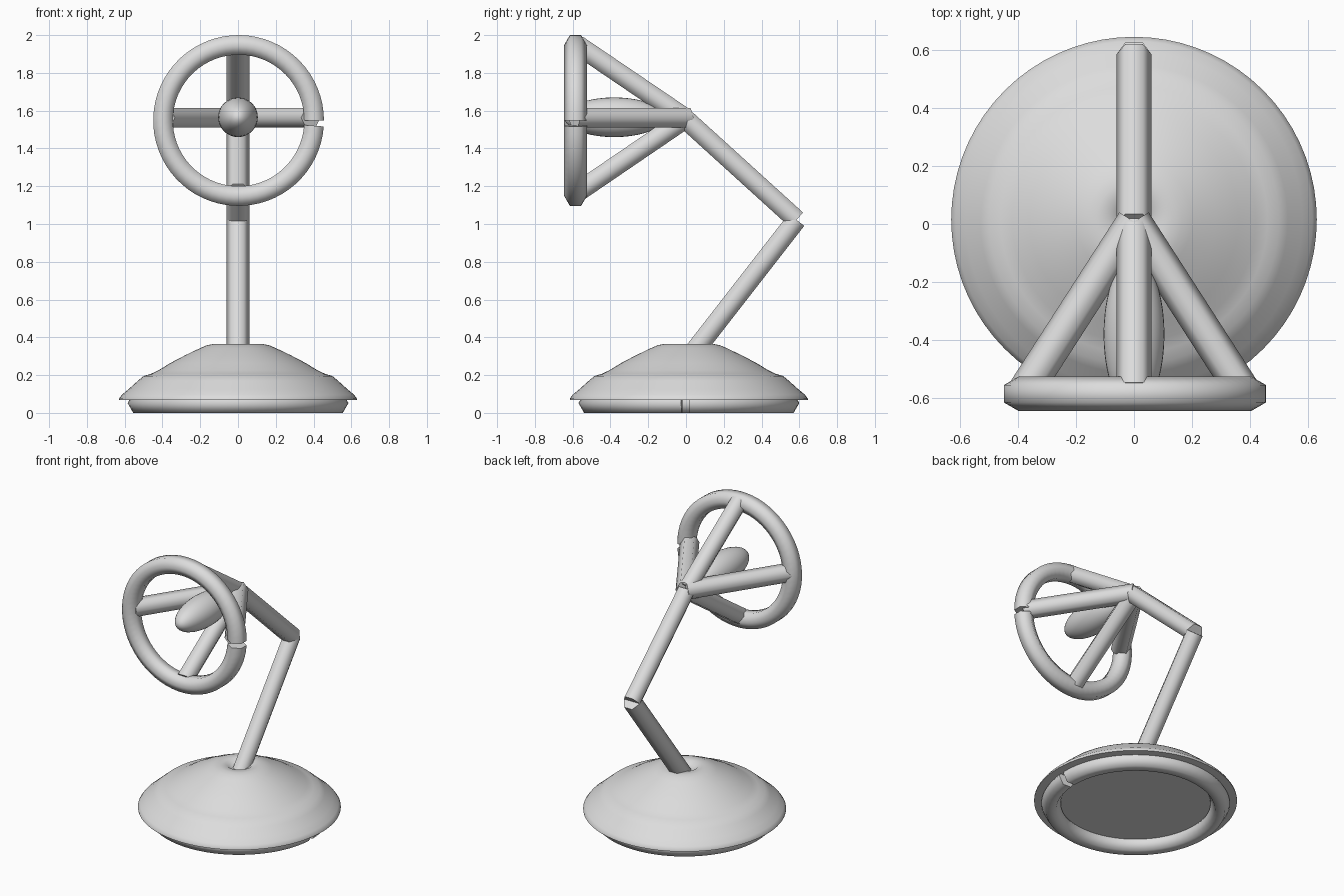
import bpy, bmesh, math
from mathutils import Vector, Matrix

if "Cube" in bpy.data.objects:
    bpy.data.objects.remove(bpy.data.objects["Cube"])

grey = bpy.data.materials.new("light_grey")
grey.diffuse_color = (0.72, 0.72, 0.72, 1)
grey.use_nodes = True
grey.node_tree.nodes["Principled BSDF"].inputs["Base Color"].default_value = grey.diffuse_color
TUBE = 0.06          # corner radius of the six-sided tube
SIDES = 6


def finish(bm, name, angle=65):
    bmesh.ops.recalc_face_normals(bm, faces=bm.faces)
    me = bpy.data.meshes.new(name)
    bm.to_mesh(me)
    bm.free()
    ob = bpy.data.objects.new(name, me)
    bpy.context.collection.objects.link(ob)
    me.materials.append(grey)
    bpy.ops.object.select_all(action='DESELECT')
    ob.select_set(True)
    bpy.context.view_layer.objects.active = ob
    bpy.ops.object.shade_smooth_by_angle(angle=math.radians(angle))
    return ob


def skin(bm, loops, caps=True):
    """Bridge successive closed loops of points."""
    rows = [[bm.verts.new(p) for p in loop] for loop in loops]
    n = len(rows[0])
    for a, b in zip(rows, rows[1:]):
        for i in range(n):
            j = (i + 1) % n
            bm.faces.new((a[i], a[j], b[j], b[i]))
    if caps:
        bm.faces.new(rows[0])
        bm.faces.new(rows[-1])


def section(centre, u, v):
    """Hexagon with a corner along u."""
    return [centre + TUBE * (math.cos(t) * u + math.sin(t) * v)
            for t in (math.tau * k / SIDES for k in range(SIDES))]


def rod(name, a, b, side):
    a, b, side = Vector(a), Vector(b), Vector(side)
    d = (b - a).normalized()
    u = (side - d * side.dot(d)).normalized()
    bm = bmesh.new()
    skin(bm, [section(a, u, d.cross(u)), section(b, u, d.cross(u))])
    finish(bm, name)


def ring(name, centre, radius, e1, e2, corner_on_axis):
    """Tube ring with a narrow gap at the +x side."""
    centre, e1, e2 = Vector(centre), Vector(e1), Vector(e2)
    axis = e1.cross(e2)
    bm, loops, n = bmesh.new(), [], 64
    for i in range(n + 1):
        t = math.radians(356 * i / n)
        r = math.cos(t) * e1 + math.sin(t) * e2
        u, v = (axis, r) if corner_on_axis else (r, axis)
        loops.append(section(centre + r * radius, u, v))
    skin(bm, loops)
    finish(bm, name)


# Domed base: lathe profile
profile = [(0.03, 0.335), (0.065, 0.35), (0.085, 0.365), (0.13, 0.365), (0.165, 0.358),
           (0.2, 0.343), (0.28, 0.305), (0.36, 0.263), (0.42, 0.226), (0.46, 0.207),
           (0.5, 0.195), (0.53, 0.17), (0.58, 0.125), (0.615, 0.096),
           (0.63, 0.075), (0.63, 0.068), (0.59, 0.068)]
bm = bmesh.new()
N = 72
skin(bm, [[(r * math.cos(math.tau * k / N), 0.015 + r * math.sin(math.tau * k / N), z)
           for k in range(N)] for r, z in profile])
finish(bm, "base_dome", 40)

# Foot ring under the base
ring("foot_ring", (0, 0.015, 0.052), 0.525, (1, 0, 0), (0, 1, 0), False)

# Two-part arm
rod("lower_arm", (0, 0.0, 0.27), (0, 0.585, 1.022), (1, 0, 0))
rod("upper_arm", (0, 0.585, 1.022), (0, 0.0, 1.553), (1, 0, 0))

# Lamp head: open ring, four spokes and bulb
ring("shade_ring", (0.003, -0.585, 1.548), 0.4, (1, 0, 0), (0, 0, 1), True)
rod("top_spoke", (0, -0.01, 1.565), (0, -0.575, 1.948), (1, 0, 0))
rod("bottom_spoke", (0, -0.01, 1.553), (0, -0.575, 1.168), (1, 0, 0))
for s, side in ((-1, "left"), (1, "right")):
    rod(side + "_spoke", (0, 0.008, 1.563), (s * 0.385, -0.59, 1.563), (s, 0.64, 0))

bm = bmesh.new()
bmesh.ops.create_uvsphere(bm, u_segments=32, v_segments=20, radius=1,
                          matrix=Matrix.Translation((0, -0.38, 1.565))
                          @ Matrix.Rotation(math.pi / 2, 4, 'X')
                          @ Matrix.Diagonal((0.105, 0.105, 0.265, 1)))
finish(bm, "bulb")
